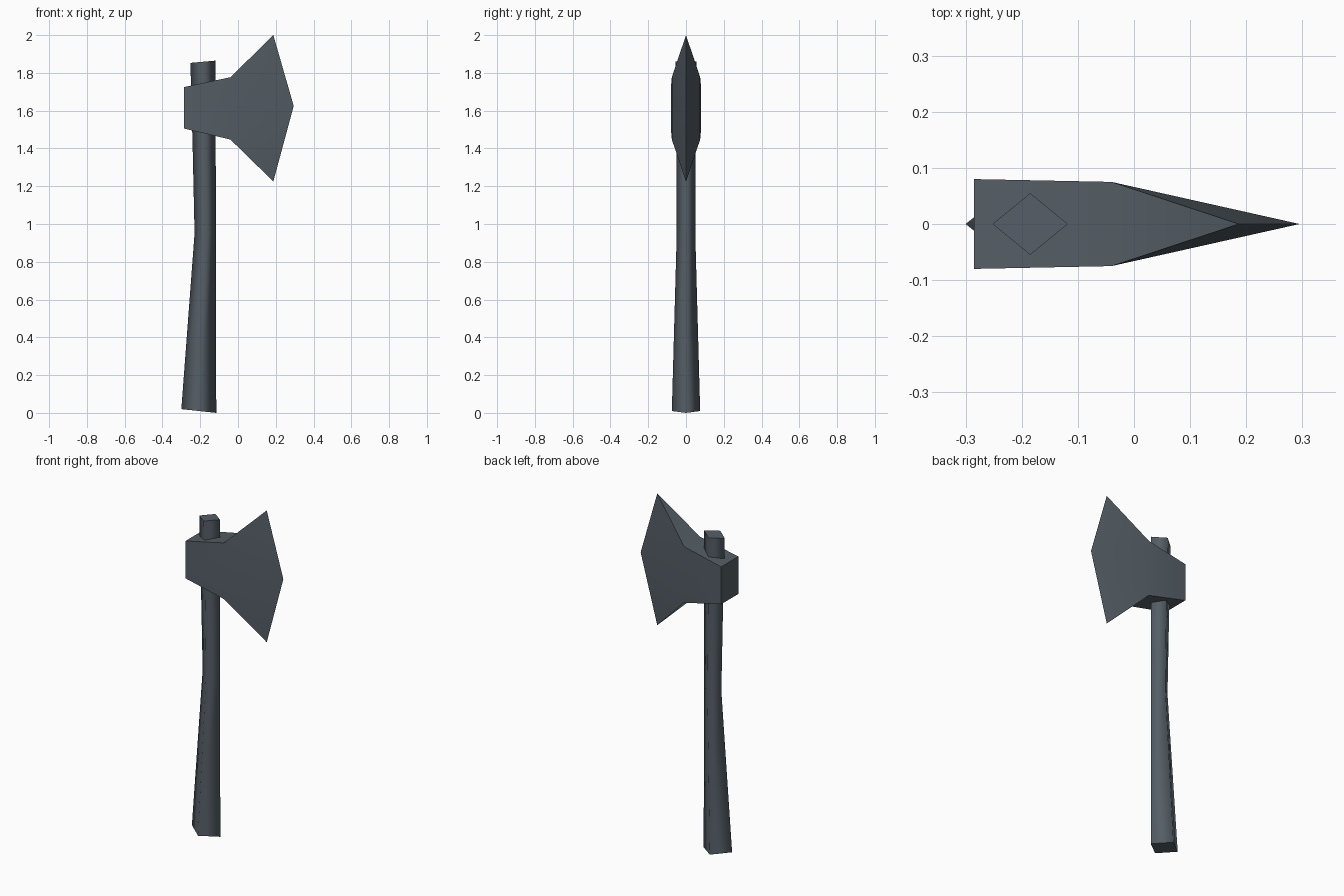
import bpy
import bmesh
from math import radians

cube = bpy.data.objects.get("Cube")
if cube:
    bpy.data.objects.remove(cube)

# One dark slate colour for the whole axe
slate = bpy.data.materials.new("dark slate")
slate.use_nodes = True
colour = (0.09, 0.112, 0.132, 1)
slate.diffuse_color = colour
slate.node_tree.nodes["Principled BSDF"].inputs["Base Color"].default_value = colour


def finish(bm, name, angle):
    bmesh.ops.recalc_face_normals(bm, faces=bm.faces)
    mesh = bpy.data.meshes.new(name)
    bm.to_mesh(mesh)
    bm.free()
    mesh.materials.append(slate)
    obj = bpy.data.objects.new(name, mesh)
    bpy.context.collection.objects.link(obj)
    bpy.ops.object.select_all(action='DESELECT')
    obj.select_set(True)
    bpy.context.view_layer.objects.active = obj
    bpy.ops.object.shade_smooth_by_angle(angle=radians(angle))
    return obj


# Handle: diamond rings (left x, right x, half depth, left z, right z)
bm = bmesh.new()
rings = []
for x0, x1, d, z0, z1 in [(-0.30, -0.115, 0.075, 0.02, 0.0),
                          (-0.23, -0.117, 0.049, 0.95, 0.95),
                          (-0.24, -0.118, 0.05, 1.4, 1.4),
                          (-0.252, -0.118, 0.055, 1.853, 1.865)]:
    xm, zm = (x0 + x1) / 2, (z0 + z1) / 2
    rings.append([bm.verts.new(p) for p in
                  [(x0, 0, z0), (xm, -d, zm), (x1, 0, z1), (xm, d, zm)]])
for low, high in zip(rings, rings[1:]):
    for i in range(4):
        j = (i + 1) % 4
        bm.faces.new((low[i], low[j], high[j], high[i]))
bm.faces.new(rings[0])
bm.faces.new(rings[-1])
handle = finish(bm, "handle", 180)
# Keep the flat ends crisp
ends = [handle.data.polygons[-1], handle.data.polygons[-2]]
for face in ends:
    face.use_smooth = False

# Axe head: blunt back block widening into a sharp pointed blade
bm = bmesh.new()
edge = bm.verts.new((0.295, 0, 1.625))
tips = [bm.verts.new((0.187, 0, z)) for z in (1.225, 2.0)]
back, neck = [], []
for side in (-1, 1):
    back.append([bm.verts.new((-0.285, 0.08 * side, z)) for z in (1.505, 1.725)])
    neck.append([bm.verts.new((-0.04, 0.075 * side, z)) for z in (1.447, 1.777)])
for b, n in zip(back, neck):
    bm.faces.new((b[0], n[0], n[1], b[1]))
    bm.faces.new((n[0], edge, n[1]))
    for k in range(2):
        bm.faces.new((n[k], tips[k], edge))
for k in range(2):
    bm.faces.new((back[0][k], neck[0][k], neck[1][k], back[1][k]))
    bm.faces.new((neck[0][k], tips[k], neck[1][k]))
bm.faces.new((back[0][0], back[0][1], back[1][1], back[1][0]))
finish(bm, "axe_head", 40)
